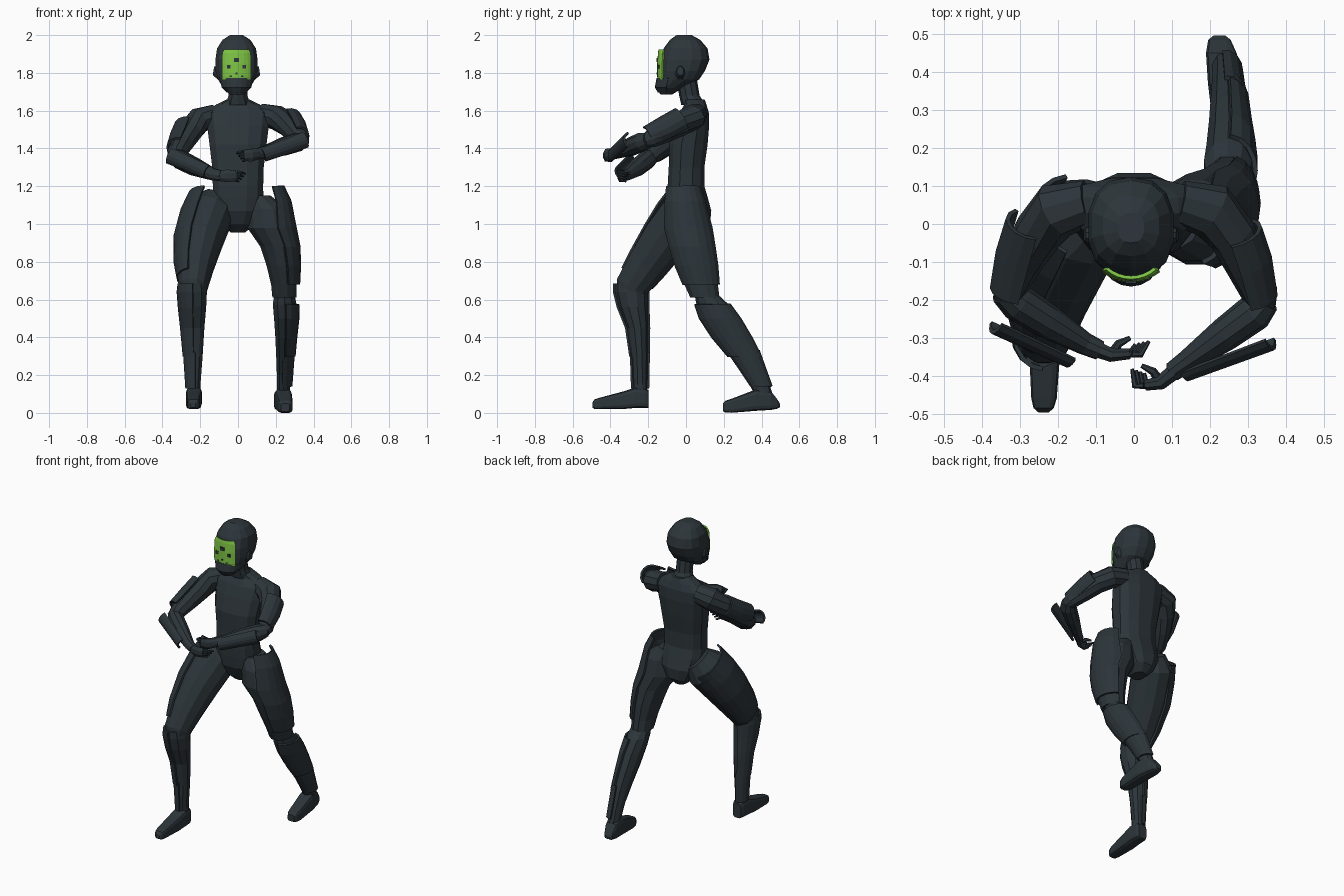
import bpy, bmesh, math
from mathutils import Vector


def material(name, rgb):
    m = bpy.data.materials.new(name)
    m.diffuse_color = (*rgb, 1)
    return m


SUIT = material("dark slate", (0.026, 0.036, 0.043))
GREEN = material("visor green", (0.21, 0.56, 0.06))


def finish(name, bm, mat):
    bmesh.ops.recalc_face_normals(bm, faces=bm.faces)
    me = bpy.data.meshes.new(name)
    bm.to_mesh(me)
    bm.free()
    me.materials.append(mat)
    ob = bpy.data.objects.new(name, me)
    bpy.context.collection.objects.link(ob)
    return ob


def loft(name, rings, ref=(1, 0, 0), axis=None, n=12, power=1.0, arc=None,
         thick=0.012, mat=SUIT):
    """Skin rings (x, y, z, r_along_ref, r_across). With arc (half angle in
    degrees) only an open shell around the ref direction is made."""
    bm = bmesh.new()
    pts = [Vector(r[:3]) for r in rings]
    rows = []
    for i, r in enumerate(rings):
        t = Vector(axis) if axis else pts[min(i + 1, len(pts) - 1)] - pts[max(i - 1, 0)]
        t.normalize()
        u = Vector(ref)
        u = (u - t * u.dot(t)).normalized()
        v = t.cross(u)
        row = []
        for k in range(n):
            if arc:
                a = math.radians(arc) * (2 * k / (n - 1) - 1)
            else:
                a = 2 * math.pi * (k + 0.5) / n
            c, s = math.cos(a), math.sin(a)
            c = math.copysign(abs(c) ** power, c)
            s = math.copysign(abs(s) ** power, s)
            row.append(bm.verts.new(pts[i] + u * c * r[3] + v * s * r[-1]))
        rows.append(row)
    for a, b in zip(rows, rows[1:]):
        for k in range(n - 1 if arc else n):
            j = (k + 1) % n
            bm.faces.new((a[k], a[j], b[j], b[k]))
    if not arc:
        bm.faces.new(rows[0])
        bm.faces.new(rows[-1])
    ob = finish(name, bm, mat)
    if arc:
        mod = ob.modifiers.new("thickness", "SOLIDIFY")
        mod.thickness = thick
        mod.offset = 0
    return ob


def box(name, loc, size, mat):
    bm = bmesh.new()
    bmesh.ops.create_cube(bm, size=1)
    for v in bm.verts:
        v.co = Vector(loc) + Vector([a * b for a, b in zip(v.co, size)])
    return finish(name, bm, mat)


UP = (0, 0, 1)

# Torso and neck
loft("torso", [(0, .04, .955, .04, .05), (0, .035, 1.0, .09, .095),
               (0, .022, 1.07, .13, .115), (0, .01, 1.14, .138, .108),
               (0, 0, 1.20, .137, .10),
               (0, .003, 1.30, .14, .097), (0, .012, 1.42, .155, .105),
               (0, .03, 1.52, .168, .095), (0, .043, 1.59, .175, .08),
               (0, .05, 1.632, .12, .06), (0, .042, 1.66, .06, .058)],
     axis=UP, power=.8)
loft("neck", [(0, .04, 1.63, .07, .065), (0, .018, 1.68, .052, .054),
              (0, 0, 1.78, .052, .055)], axis=UP, n=10)

# Helmet, turned very slightly to one side
HX = -.008
loft("helmet", [(HX, -.105, 1.685, .035, .03), (HX, -.085, 1.72, .072, .07),
                (HX, -.035, 1.765, .1, .105), (HX, -.02, 1.81, .113, .12),
                (HX, -.008, 1.87, .114, .132), (HX, -.002, 1.93, .105, .116),
                (HX, -.005, 1.975, .075, .08), (HX, -.01, 2.0, .035, .04)],
     axis=UP, n=14, power=.82)
loft("chin_guard", [(HX, -.075, 1.70, .07, .05), (HX, -.075, 1.725, .084, .078),
                    (HX, -.06, 1.772, .09, .09)], ref=(0, -1, 0), axis=UP,
     n=9, arc=70)
for s in (-1, 1):
    loft("jaw_hinge", [(HX + s * .09, -.03, 1.805, .045, .035),
                       (HX + s * .122, -.03, 1.81, .025, .018)], ref=UP, n=8)


# Visor plate with holes cut as dark spots
def visor_y(x):
    return -.148 + 5.5 * (x - HX) ** 2


loft("visor", [(HX, -.04, 1.765, .106, .112), (HX, -.04, 1.78, .108, .116),
               (HX, -.04, 1.85, .108, .116), (HX, -.04, 1.905, .104, .113),
               (HX, -.04, 1.923, .101, .098)], ref=(0, -1, 0),
     axis=UP, n=9, arc=40, thick=.009, mat=GREEN)
for x, z, w, h in [(-.039, 1.832, .024, .02), (.039, 1.832, .024, .02),
                   (0, 1.868, .028, .022), (0, 1.797, .011, .009),
                   (-.03, 1.782, .012, .007), (.03, 1.782, .012, .007)]:
    box("visor_spot", (HX + x, visor_y(HX + x) - .004, z), (w, .009, h), SUIT)

# Front leg
loft("front_thigh", [(-.105, .035, 1.13, .085, .09), (-.145, .005, 1.07, .13, .13),
                     (-.197, -.11, .92, .122, .125), (-.225, -.21, .78, .1, .108),
                     (-.238, -.285, .67, .08, .092), (-.238, -.29, .62, .07, .082)])
shin = [(-.238, -.292, .685, .07, .085), (-.237, -.29, .64, .076, .086),
        (-.236, -.28, .56, .071, .076), (-.235, -.256, .45, .06, .056),
        (-.233, -.246, .30, .048, .044), (-.233, -.243, .15, .036, .04),
        (-.233, -.243, .07, .036, .04)]
loft("front_shin", shin, axis=UP, n=10)
loft("front_thigh_plate", [(-.14, .02, 1.12, .125, .13), (-.17, -.045, 1.03, .138, .135),
                           (-.205, -.115, .92, .132, .132), (-.23, -.205, .79, .107, .115),
                           (-.238, -.26, .71, .082, .1)], ref=(-1, 0, 0), n=9, arc=72)
loft("front_shin_plate", [(x, y, z, a + .006, b + .005) for x, y, z, a, b in shin[:5]],
     ref=(-1, 0, 0), axis=UP, n=9, arc=88)
loft("front_boot_cuff", [(-.235, -.244, .32, .05, .048), (-.233, -.243, .13, .04, .043)],
     ref=(-1, 0, 0), axis=UP, n=9, arc=100)

# Rear leg
thigh = [(.105, .01, 1.15, .07, .075), (.155, .01, 1.08, .115, .11),
         (.17, .012, .98, .125, .123), (.215, .033, .88, .1, .118),
         (.233, .055, .78, .085, .11), (.243, .08, .68, .07, .092),
         (.246, .1, .61, .066, .08)]
calf = [(.246, .105, .63, .055, .06), (.247, .14, .575, .066, .085),
        (.25, .18, .50, .062, .1), (.248, .243, .40, .053, .097),
        (.246, .31, .30, .046, .08), (.242, .368, .20, .038, .058),
        (.24, .41, .10, .036, .048), (.24, .42, .06, .036, .048)]
loft("rear_thigh", thigh, axis=UP)
loft("rear_calf", calf, axis=UP, n=10)
loft("rear_thigh_plate", [(.155, -.015, 1.2, .085, .09), (.17, -.005, 1.12, .108, .108)] +
     [(x, y, z, a + .01, b + .007) for x, y, z, a, b in thigh[2:6]],
     ref=(1, 0, 0), axis=UP, n=9, arc=72)
loft("rear_calf_plate", [(x, y, z, a + .007, b + .007) for x, y, z, a, b in calf[1:5]],
     ref=(1, 0, 0), axis=UP, n=9, arc=85)
loft("rear_boot_cuff", [(.247, .302, .33, .049, .084), (.24, .4, .14, .042, .054)],
     ref=(1, 0, 0), axis=UP, n=9, arc=100)


# Feet: (x, y, top, bottom, half width) sections
def foot(name, sections):
    loft(name, [(x, y, (t + b) / 2, w, (t - b) / 2) for x, y, t, b, w in sections],
         axis=(0, 1, 0), n=12, power=.45)


foot("front_foot", [(-.233, -.198, .12, .025, .03), (-.233, -.215, .13, .025, .039),
                    (-.233, -.27, .135, .025, .043),
                    (-.235, -.33, .115, .02, .042), (-.237, -.46, .08, .02, .034),
                    (-.238, -.485, .072, .02, .027), (-.238, -.496, .055, .028, .014)])
foot("rear_foot", [(.225, .497, .05, .03, .015), (.225, .485, .07, .022, .03),
                   (.23, .45, .115, .015, .041), (.24, .37, .125, .01, .046),
                   (.25, .24, .075, 0, .04), (.25, .21, .065, .002, .034),
                   (.25, .195, .05, .008, .024)])


# Arms: upper arm, forearm, guards, palm and curled fingers
def arm(side, s, upper, fore, up_plate, fore_plate, palm, curl):
    loft(side + "_upper_arm", upper, ref=UP, n=10)
    loft(side + "_forearm", fore, ref=UP, n=10)
    loft(side + "_upper_arm_guard", up_plate, ref=(s * .85, -.1, .4), n=7, arc=75)
    loft(side + "_forearm_guard", fore_plate, ref=(s * .4, -.9, .1), n=7, arc=65)
    loft(side + "_palm", palm, ref=UP, n=8)
    tip = Vector(palm[-1][:3])
    c = Vector(curl)
    for i in range(4):
        p = tip + Vector((s * (.01 * i - .005), 0, .022 - .014 * i))
        q = p + Vector((-s * .022, -.002, -.004))
        e = q + c * (1 - .08 * i)
        loft(side + "_finger", [(*p, .008, .01), (*q, .008, .009),
                                (*e, .005, .005)], ref=UP, n=6)
    b = Vector(palm[1][:3])
    loft(side + "_thumb", [(*b, .014, .014), (*(b + Vector((-s * .02, .03, .012))), .011, .011),
                           (*(b + Vector((-s * .05, .045, .01))), .006, .006)], ref=UP, n=6)


arm("low", -1,
    [(-.12, .055, 1.575, .06, .06), (-.205, .035, 1.55, .068, .075),
     (-.25, -.02, 1.495, .066, .066), (-.292, -.09, 1.43, .06, .057),
     (-.328, -.165, 1.372, .05, .048), (-.335, -.2, 1.345, .035, .035)],
    [(-.343, -.175, 1.365, .04, .04), (-.308, -.205, 1.342, .052, .05),
     (-.23, -.255, 1.303, .05, .046), (-.13, -.315, 1.262, .033, .03),
     (-.09, -.333, 1.255, .03, .026)],
    [(-.268, 0, 1.51, .066), (-.292, -.085, 1.45, .068), (-.315, -.18, 1.40, .06)],
    [(-.355, -.245, 1.36, .043), (-.16, -.34, 1.275, .036)],
    [(-.11, -.325, 1.255, .028, .024), (-.06, -.345, 1.255, .036, .02),
     (-.01, -.342, 1.255, .032, .015)], (.022, .035, -.008))
arm("high", 1,
    [(.12, .055, 1.58, .06, .06), (.205, .035, 1.563, .066, .075),
     (.26, -.03, 1.53, .065, .064), (.298, -.11, 1.49, .06, .056),
     (.332, -.185, 1.452, .05, .048), (.34, -.22, 1.438, .035, .035)],
    [(.346, -.2, 1.446, .04, .04), (.318, -.232, 1.435, .052, .05),
     (.24, -.29, 1.41, .05, .045), (.14, -.362, 1.38, .034, .03),
     (.1, -.39, 1.37, .03, .026)],
    [(.268, -.025, 1.55, .066), (.293, -.1, 1.508, .066), (.318, -.2, 1.46, .056)],
    [(.352, -.287, 1.445, .043), (.128, -.375, 1.365, .036)],
    [(.12, -.377, 1.375, .028, .024), (.07, -.418, 1.365, .036, .02),
     (.03, -.425, 1.362, .032, .015)], (-.008, .045, -.008))
